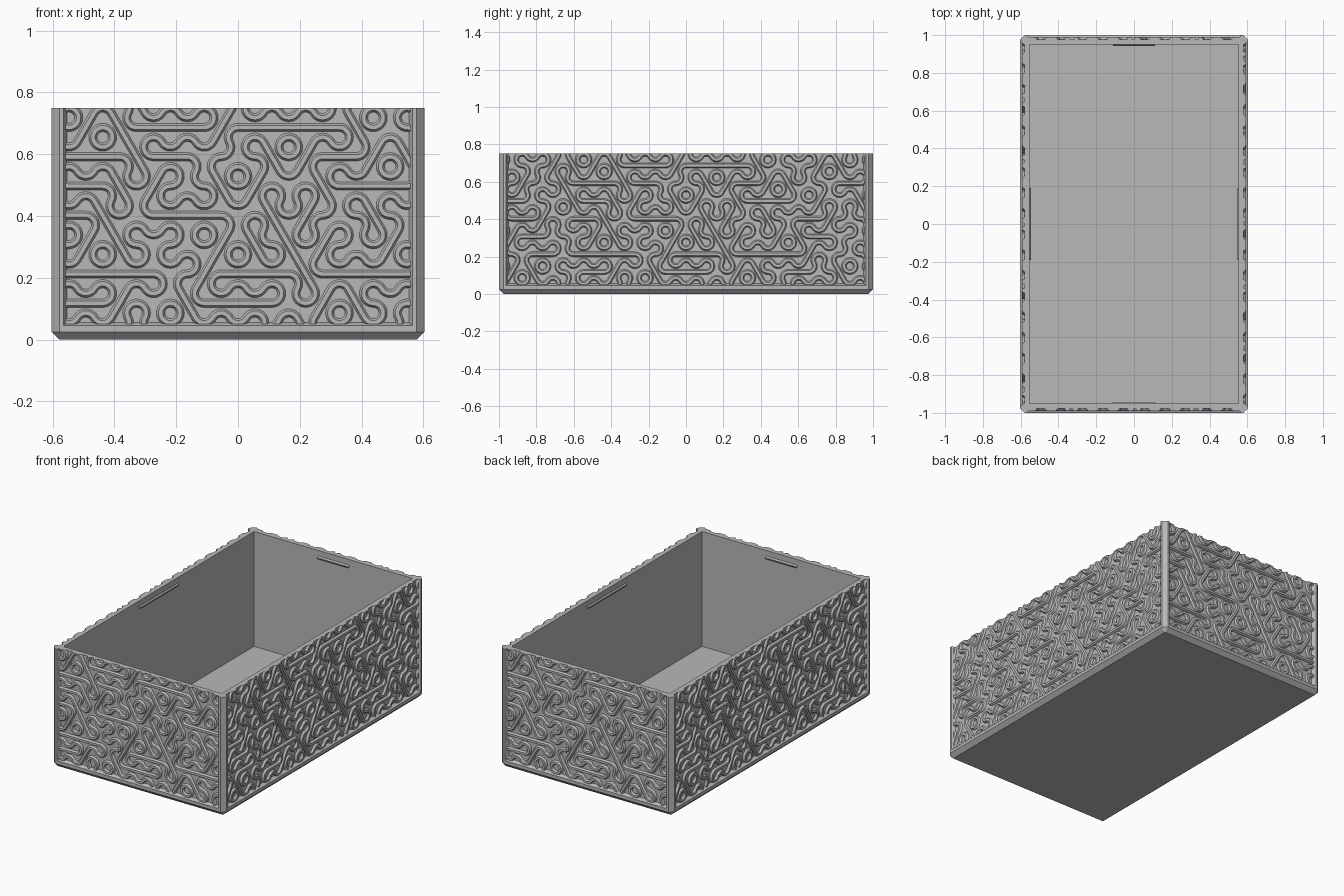
import bpy, bmesh, math
from mathutils import Matrix, Vector

if "Cube" in bpy.data.objects:
    bpy.data.objects.remove(bpy.data.objects["Cube"])

HX, HY, TOP = 0.603, 1.0, 0.75      # half sizes and height
RECESS = 0.023                      # panel depth behind the frame
PITCH = 0.1095                      # hexagon width
R = PITCH / math.sqrt(3)            # hexagon corner radius
MID = 0.402                         # height of the middle tile row

grey = bpy.data.materials.new("plain_grey")
grey.use_nodes = True
colour = (0.48, 0.48, 0.48, 1)
grey.diffuse_color = colour
grey.node_tree.nodes["Principled BSDF"].inputs["Base Color"].default_value = colour


def finish(bm, name):
    bmesh.ops.recalc_face_normals(bm, faces=bm.faces[:])
    mesh = bpy.data.meshes.new(name)
    bm.to_mesh(mesh)
    bm.free()
    mesh.materials.append(grey)
    obj = bpy.data.objects.new(name, mesh)
    bpy.context.collection.objects.link(obj)
    return obj


def loft(bm, rings):
    """Skin a stack of equal point rings and cap both ends."""
    rows = [[bm.verts.new(p) for p in ring] for ring in rings]
    for a, b in zip(rows, rows[1:]):
        for i in range(len(a)):
            j = (i + 1) % len(a)
            bm.faces.new((a[i], a[j], b[j], b[i]))
    bm.faces.new(rows[0])
    bm.faces.new(rows[-1])


def rectangle(inset_x, inset_y, z, cut):
    x, y = HX - inset_x, HY - inset_y
    return [(x, y - cut, z), (x - cut, y, z), (cut - x, y, z), (-x, y - cut, z),
            (-x, cut - y, z), (cut - x, -y, z), (x - cut, -y, z), (x, cut - y, z)]


# Tray body: chamfered foot, ledge, recessed walls, rim, inside and floor
bm = bmesh.new()
loft(bm, [rectangle(0.025, 0.025, 0, 0.004),
          rectangle(0, 0, 0.025, 0.025),
          rectangle(0, 0, 0.045, 0.025),
          rectangle(RECESS, RECESS, 0.055, 0.01),
          rectangle(RECESS, RECESS, TOP, 0.01),
          rectangle(0.05, 0.05, TOP, 0.001),
          rectangle(0.05, 0.05, 0.025, 0.001)])
finish(bm, "tray_body")

# Corner posts, chamfered outside and sloping into the panels
half = [(0, 0.025), (0, 0.038), (RECESS, 0.05)]
plan = half + [(0.049, 0.049)] + [(b, a) for a, b in reversed(half)]
for side, sx in (("left", 1), ("right", -1)):
    for end, sy in (("front", -1), ("back", 1)):
        bm = bmesh.new()
        loft(bm, [[(sx * (HX - a), sy * (HY - b), z) for a, b in plan]
                  for z in (0.04, TOP)])
        finish(bm, f"{end}_{side}_post")

# Tile layout, top row first. H, S, B hold a straight strand; A, V hold arcs only
LAYOUT = ["VHVAVHBVVSVHAVVHVAV",
          "VASBSBHHSHHHBVASBV",
          "ASVBHHBHAVBSHSBVAHS",
          "HVABHBSVBSABHHVSAB",
          "BHSAHBVHHABSVBAHSVB",
          "SHVASBAVSBBSVSBHAV",
          "BAHVHHHASHHBHHHSAVB",
          "SBVAHSABHHVSBAHVBV",
          "AHAVHAVAHASBHAVHAHA"]
# Tile kind: corner angles of its arcs, direction of its straight strand
TILES = {"H": ((90, 270), 0), "S": ((150, 330), 60), "B": ((30, 210), 120),
         "A": ((90, 210, 330), None), "V": ((30, 150, 270), None)}
# Strand cross-section: sideways offset, height above the panel
SECTION = [(-0.0135, -0.003), (-0.0135, 0.002), (-0.007, 0.013),
           (0.007, 0.013), (0.0135, 0.002), (0.0135, -0.003)]


def polar(angle, radius):
    a = math.radians(angle)
    return Vector((math.cos(a), math.sin(a))) * radius


def strand(bm, path, depth):
    """Sweep the section along (point, sideways normal) pairs."""
    rows = []
    for point, normal in path:
        row = []
        for offset, height in SECTION:
            q = point + normal * offset
            row.append(bm.verts.new((q.x, -depth - height, q.y)))
        rows.append(row)
    for a, b in zip(rows, rows[1:]):
        for i in range(len(a)):
            j = (i + 1) % len(a)
            bm.faces.new((a[i], a[j], b[j], b[i]))


def relief(name, width, depth, turn):
    bm = bmesh.new()
    for r, line in enumerate(LAYOUT):
        for c, kind in enumerate(line):
            centre = Vector(((c - (len(line) - 1) / 2) * PITCH,
                             MID + (4 - r) * 1.5 * R))
            if abs(centre.x) > width + PITCH:
                continue
            arcs, straight = TILES[kind]
            for angle in arcs:
                hub = centre + polar(angle, R)
                path = []
                for s in range(9):
                    n = polar(angle + 120 + s * 15, 1)
                    path.append((hub + n * R / 2, n))
                strand(bm, path, depth)
            if straight is not None:
                n = polar(straight + 90, 1)
                ends = [centre + polar(straight + t, PITCH / 2) for t in (0, 180)]
                strand(bm, [(e, n) for e in ends], depth)
    bmesh.ops.remove_doubles(bm, verts=bm.verts[:], dist=0.0002)
    # Trim to the panel and close the cut strand ends
    for point, normal in (((width, 0, 0), (1, 0, 0)), ((-width, 0, 0), (-1, 0, 0)),
                          ((0, 0, 0.05), (0, 0, -1)), ((0, 0, TOP), (0, 0, 1))):
        cut = bmesh.ops.bisect_plane(
            bm, geom=bm.verts[:] + bm.edges[:] + bm.faces[:], dist=1e-6,
            plane_co=point, plane_no=normal, clear_outer=True)["geom_cut"]
        edges = [e for e in cut if isinstance(e, bmesh.types.BMEdge)]
        bmesh.ops.holes_fill(bm, edges=edges, sides=0)
    bm.transform(Matrix.Rotation(math.radians(turn), 4, "Z"))
    finish(bm, name)


def grip(name, length, depth, turn):
    """Small ridge on the inside of a wall, near the rim."""
    bm = bmesh.new()
    loft(bm, [[(x, depth, 0.695), (x, depth - 0.007, 0.703),
               (x, depth - 0.007, 0.707), (x, depth, 0.715)]
              for x in (-length, length)])
    bm.transform(Matrix.Rotation(math.radians(turn), 4, "Z"))
    finish(bm, name)


# Four patterned panels, each with a ridge on the wall facing it
for wall, turn in (("front", 0), ("left", 90), ("back", 180), ("right", 270)):
    wide = wall in ("left", "right")
    across, out = (HY, HX) if wide else (HX, HY)
    relief(f"{wall}_panel_relief", across - 0.045, out - RECESS, turn)
    grip(f"{wall}_inner_ridge", 0.19 if wide else 0.11, out - 0.05, turn + 180 - 180)
